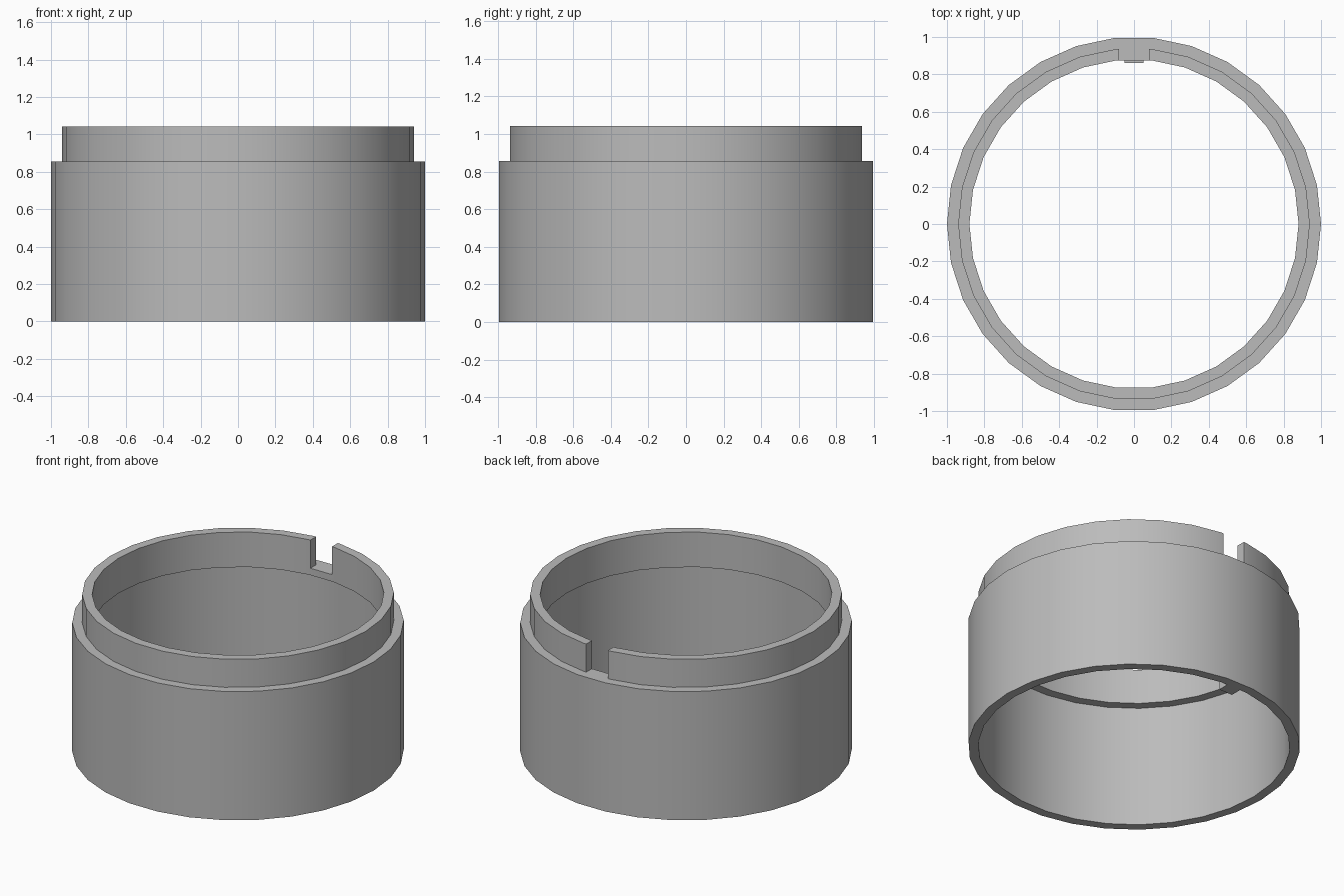
import bpy, bmesh, math
from mathutils import Matrix

cube = bpy.data.objects.get("Cube")
if cube:
    bpy.data.objects.remove(cube, do_unlink=True)

SIDES = 30
STEP_Z, TOP_Z, LEDGE_Z = 0.856, 1.043, 0.81
OUTER, MIDDLE, INNER = 1.0, 0.94, 0.88

grey = bpy.data.materials.new("plain grey")
grey.use_nodes = True
colour = (0.5, 0.5, 0.5, 1)
grey.diffuse_color = colour
grey.node_tree.nodes["Principled BSDF"].inputs["Base Color"].default_value = colour


def add_object(name, bm):
    bmesh.ops.recalc_face_normals(bm, faces=bm.faces)
    mesh = bpy.data.meshes.new(name)
    bm.to_mesh(mesh)
    bm.free()
    mesh.materials.append(grey)
    obj = bpy.data.objects.new(name, mesh)
    bpy.context.collection.objects.link(obj)
    return obj


def lathe(name, profile):
    """Sweep a closed (radius, height) profile around z."""
    bm = bmesh.new()
    rings = []
    for i in range(SIDES):
        a = 2 * math.pi * i / SIDES
        rings.append([bm.verts.new((r * math.cos(a), r * math.sin(a), z)) for r, z in profile])
    n = len(profile)
    for i, ring in enumerate(rings):
        after = rings[(i + 1) % SIDES]
        for j in range(n):
            k = (j + 1) % n
            bm.faces.new((ring[j], after[j], after[k], ring[k]))
    return add_object(name, bm)


def box(name, x, y, z):
    """Box from its three (low, high) ranges."""
    bm = bmesh.new()
    size = [b - a for a, b in (x, y, z)]
    middle = [(a + b) / 2 for a, b in (x, y, z)]
    bmesh.ops.create_cube(bm, size=1, matrix=Matrix.Translation(middle) @ Matrix.Diagonal((*size, 1)))
    return add_object(name, bm)


# Stepped ring: wide skirt below, narrower collar above
ring = lathe("stepped_ring", [
    (MIDDLE, 0), (OUTER, 0), (OUTER, STEP_Z), (MIDDLE, STEP_Z),
    (MIDDLE, TOP_Z), (INNER, TOP_Z), (INNER, LEDGE_Z), (MIDDLE, LEDGE_Z)])

# Notch through the back of the collar
cutter = box("notch_cutter", (-0.08, 0.08), (0.8, 0.97), (STEP_Z, 1.2))
cutter.hide_render = True
cut = ring.modifiers.new("notch", "BOOLEAN")
cut.operation = "DIFFERENCE"
cut.solver = "EXACT"
cut.object = cutter
bpy.ops.object.select_all(action="DESELECT")
bpy.context.view_layer.objects.active = ring
ring.select_set(True)
bpy.ops.object.modifier_apply(modifier=cut.name)
bpy.data.objects.remove(cutter, do_unlink=True)
bpy.ops.object.shade_smooth_by_angle(angle=math.radians(30))

# Locating key inside the bottom rim, in line with the notch
box("locating_key", (-0.05, 0.05), (0.86, 0.95), (0, 0.17))
